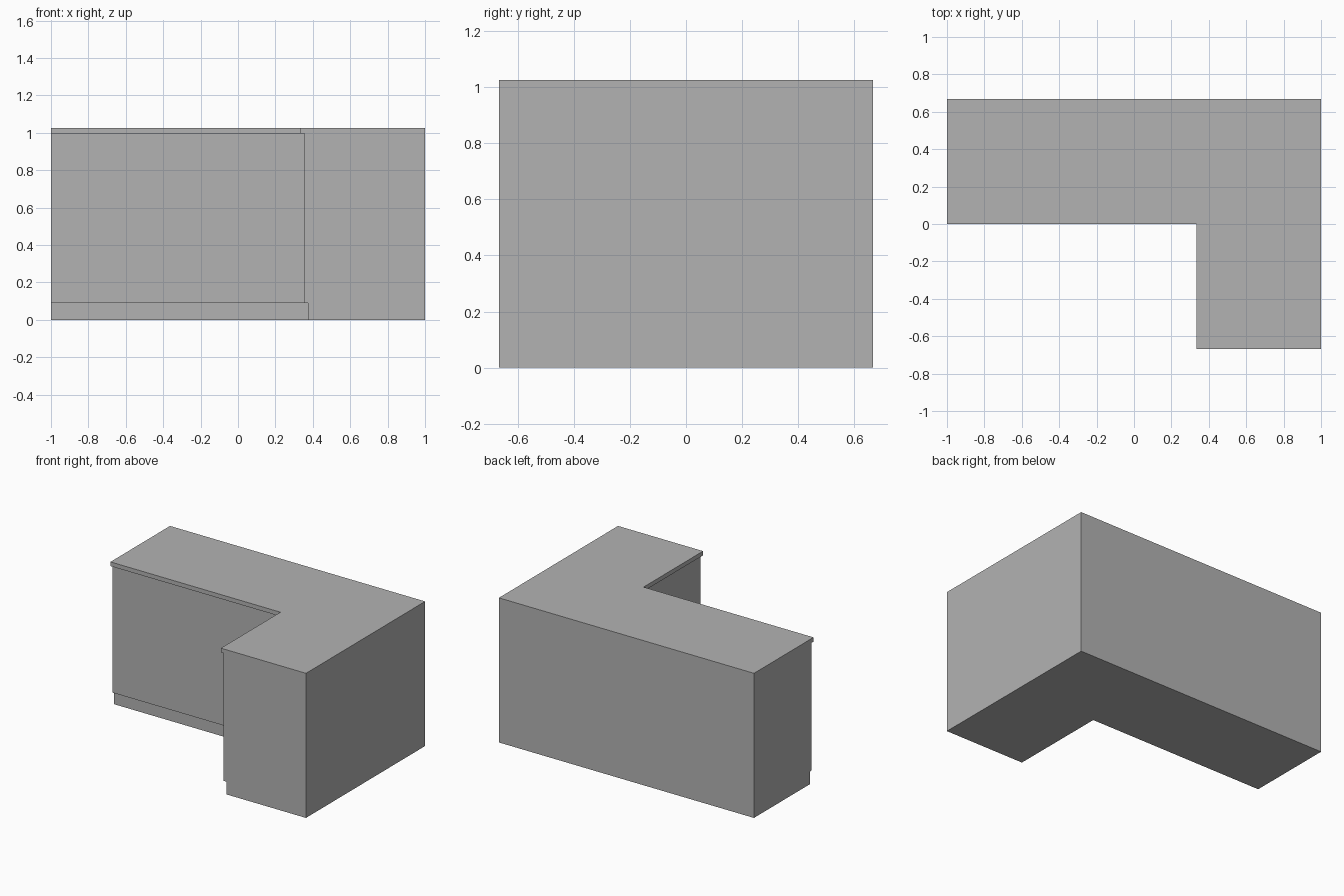
import bpy
import bmesh

cube = bpy.data.objects.get("Cube")
if cube:
    bpy.data.objects.remove(cube, do_unlink=True)

GREY = (0.45, 0.45, 0.45, 1.0)
mat = bpy.data.materials.new("plain grey")
mat.use_nodes = True
mat.diffuse_color = GREY
mat.node_tree.nodes["Principled BSDF"].inputs["Base Color"].default_value = GREY

# Outer half sizes, and the corner where the two counter runs meet inside
HALF_X, HALF_Y = 1.0, 0.667
INNER_X = HALF_X - HALF_Y

# Cross-section as (inset from the worktop edge, height): plinth, cabinet, worktop, back
PLINTH, CABINET = 0.042, 0.022
PLINTH_Z, WORKTOP_Z, TOP_Z = 0.09, 0.995, 1.025
profile = [
    (PLINTH, 0), (PLINTH, PLINTH_Z),
    (CABINET, PLINTH_Z), (CABINET, WORKTOP_Z),
    (0, WORKTOP_Z), (0, TOP_Z),
    (HALF_Y, TOP_Z), (HALF_Y, 0),
]

# Sweep the section round the mitred corner: left end, corner, front end
bm = bmesh.new()
rings = [[], [], []]
for inset, z in profile:
    x = INNER_X + inset
    for ring, (px, py) in zip(rings, ((-HALF_X, inset), (x, inset), (x, -HALF_Y))):
        ring.append(bm.verts.new((px, py, z)))

count = len(profile)
for a, b in zip(rings, rings[1:]):
    for i in range(count):
        j = (i + 1) % count
        bm.faces.new((a[i], a[j], b[j], b[i]))

# Flat panels closing both ends
bm.faces.new(rings[0])
bm.faces.new(rings[-1][::-1])
bmesh.ops.recalc_face_normals(bm, faces=bm.faces[:])

mesh = bpy.data.meshes.new("corner_counter")
bm.to_mesh(mesh)
bm.free()
mesh.materials.append(mat)
counter = bpy.data.objects.new("corner_counter", mesh)
bpy.context.collection.objects.link(counter)
